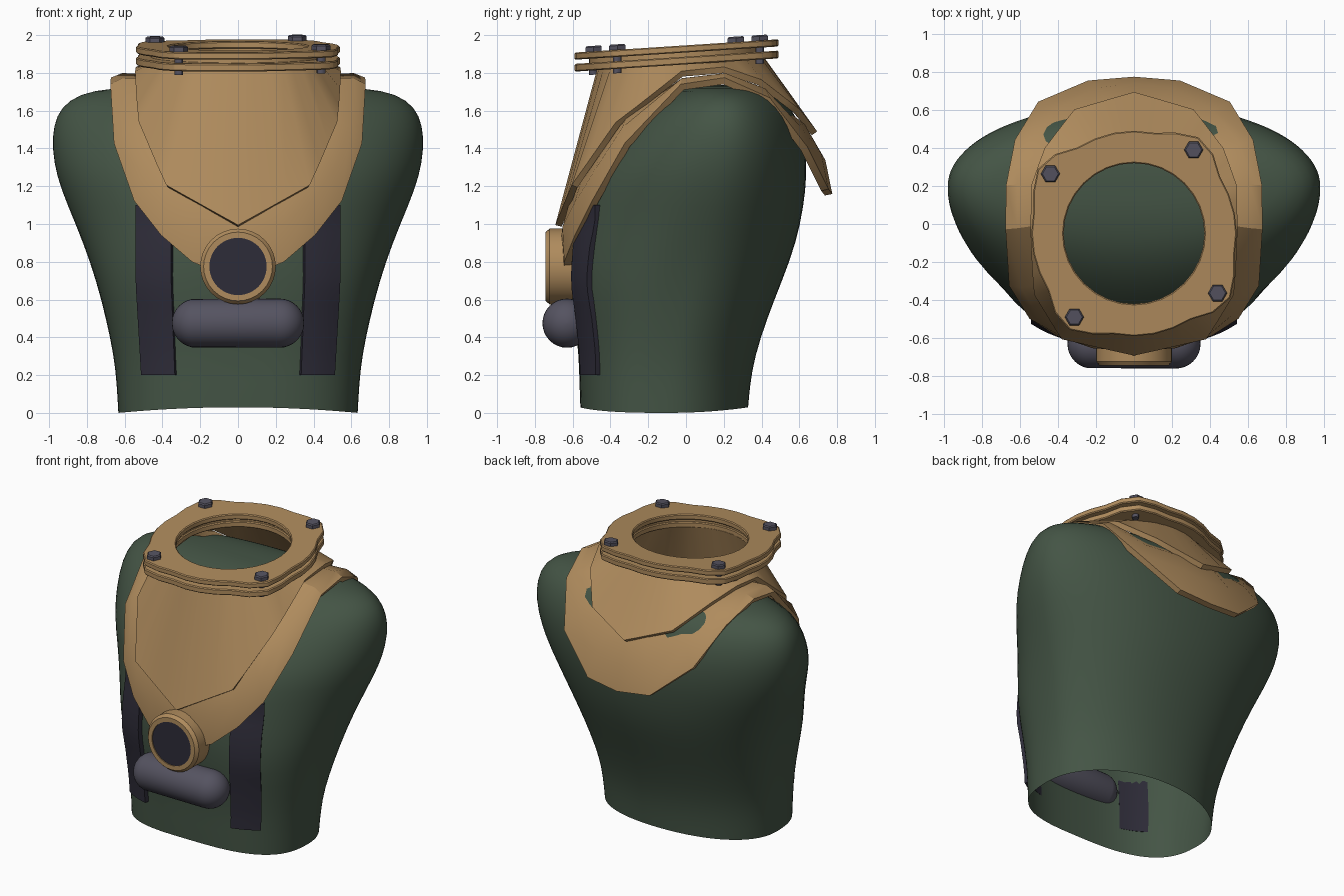
import bpy, bmesh, math
from mathutils import Vector

if "Cube" in bpy.data.objects:
    bpy.data.objects.remove(bpy.data.objects["Cube"])


def material(name, rgb):
    m = bpy.data.materials.new(name)
    m.use_nodes = True
    m.diffuse_color = (*rgb, 1)
    m.node_tree.nodes["Principled BSDF"].inputs["Base Color"].default_value = (*rgb, 1)
    return m


BRASS = material("brass", (0.43, 0.26, 0.11))
GREEN = material("green canvas", (0.058, 0.09, 0.06))
STEEL = material("grey steel", (0.09, 0.086, 0.118))
DARK = material("dark leather", (0.027, 0.025, 0.04))


def loft(name, rings, mat, closed=True, wrap=False, caps="", solid=0, bevel=0, subsurf=0, angle=35):
    """Skin a list of point rings, then thicken, round and shade the result."""
    bm = bmesh.new()
    rows = [[bm.verts.new(p) for p in ring] for ring in rings]
    n = len(rows[0])
    pairs = list(zip(rows, rows[1:])) + ([(rows[-1], rows[0])] if wrap else [])
    for a, b in pairs:
        for i in range(n if closed else n - 1):
            j = (i + 1) % n
            bm.faces.new((a[i], a[j], b[j], b[i]))
    if "first" in caps:
        bm.faces.new(rows[0][::-1])
    if "last" in caps:
        bm.faces.new(rows[-1])
    bmesh.ops.recalc_face_normals(bm, faces=bm.faces)
    me = bpy.data.meshes.new(name)
    bm.to_mesh(me)
    bm.free()
    me.materials.append(mat)
    ob = bpy.data.objects.new(name, me)
    bpy.context.collection.objects.link(ob)
    bpy.ops.object.select_all(action="DESELECT")
    ob.select_set(True)
    bpy.context.view_layer.objects.active = ob
    if solid:
        m = ob.modifiers.new("thickness", "SOLIDIFY")
        m.thickness, m.offset = solid, 0
    if bevel:
        m = ob.modifiers.new("edges", "BEVEL")
        m.width, m.segments = bevel, 1
    if subsurf:
        m = ob.modifiers.new("smooth", "SUBSURF")
        m.levels = m.render_levels = subsurf
    for m in list(ob.modifiers):
        bpy.ops.object.modifier_apply(modifier=m.name)
    bpy.ops.object.shade_smooth_by_angle(angle=math.radians(angle))


def circle(r, n=32):
    return [(r * math.cos(k * math.tau / n), r * math.sin(k * math.tau / n)) for k in range(n)]


def mirror_loop(half):
    """Complete a left half loop (front centre to back centre) across x = 0."""
    return [Vector(p) for p in half] + [Vector((-x, y, z)) for x, y, z in half[-2:0:-1]]


# Torso: height, half width, y of widest point, front y, back y
TORSO = [
    (0.0, .635, -.11, -.56, .33), (.15, .643, -.10, -.565, .34), (.3, .658, -.08, -.568, .365),
    (.5, .70, -.03, -.59, .43), (.7, .752, .02, -.618, .51), (.9, .82, .07, -.62, .585),
    (1.1, .905, .13, -.595, .625), (1.25, .962, .16, -.55, .64), (1.4, .987, .19, -.45, .635),
    (1.52, .98, .2, -.35, .605), (1.62, .94, .2, -.24, .555), (1.69, .84, .2, -.12, .48),
    (1.72, .68, .19, -.01, .40), (1.735, .35, .18, .08, .29), (1.736, .05, .18, .16, .2),
]


def power(z):
    """Squareness of the chest, which flattens below the collar."""
    return 2.0 + min(.65, max(0, 2 * (1 - z)))


def torso_ring(row, n=48):
    z, w, yc, yf, yb = row
    pts = []
    for k in range(n):
        a = k * math.tau / n
        c, s = math.cos(a), math.sin(a)
        e = 2 / (power(z) if s < 0 else 2.1)
        x = w * math.copysign(abs(c) ** e, c)
        depth = yb - yc if s > 0 else yc - yf
        lift = .03 * (1 - (x / w) ** 2) if z == 0 else 0
        pts.append((x, yc + depth * math.copysign(abs(s) ** e, s), z + lift))
    return pts


def torso_front(x, z):
    for a, b in zip(TORSO, TORSO[1:]):
        if a[0] <= z <= b[0]:
            t = (z - a[0]) / (b[0] - a[0])
            w, yc, yf = (a[i] + t * (b[i] - a[i]) for i in (1, 2, 3))
            p = power(z)
            return yc - (yc - yf) * (1 - (abs(x) / w) ** p) ** (1 / p)


loft("torso", [torso_ring(r) for r in TORSO], GREEN, caps="last", subsurf=1, angle=80)

# Collar band draped over the shoulders, bulging along its middle
outer = mirror_loop([
    (0, -.635, .70), (.24, -.625, .80), (.40, -.57, .94), (.54, -.48, 1.12), (.645, -.31, 1.42),
    (.665, -.02, 1.725), (.665, .2, 1.757), (.62, .43, 1.655), (.5, .625, 1.40), (.24, .735, 1.18), (0, .755, 1.155)])
inner = mirror_loop([
    (0, -.6, 1.06), (.17, -.59, 1.14), (.32, -.53, 1.24), (.42, -.42, 1.4), (.48, -.3, 1.56),
    (.5, 0, 1.755), (.5, .2, 1.775), (.44, .36, 1.72), (.29, .5, 1.6), (.13, .61, 1.52), (0, .63, 1.48)])
middle = []
for a, b in zip(outer, inner):
    m = (a + b) / 2
    middle.append(m + .03 * Vector((m.x, m.y - .1, .3)).normalized())
loft("collar", [outer, middle, inner], BRASS, solid=.04, angle=30)


# Flared neck rising from a pointed skirt to a round top
def tilt(x, y, z):
    return (x, y, z + .065 * y)


skirt = mirror_loop([
    (0, -.675, .99), (.375, -.59, 1.2), (.515, -.36, 1.53), (.535, -.02, 1.795),
    (.535, .2, 1.815), (.465, .39, 1.75), (.31, .59, 1.595), (0, .68, 1.48)])
low, top = [], []
for a, b in zip(skirt, skirt[1:] + skirt[:1]):
    for t in (0, .34, .67):
        p = a.lerp(b, t)
        d = Vector((p.x, p.y + .03)).normalized() * .42
        low.append(p)
        top.append(Vector(tilt(d.x, d.y - .03, 1.86)))
loft("neck", [low, top], BRASS, solid=.035, angle=35)

# Two eared flange plates with a gasket between them
BOLT_ANGLES = [math.radians(54.5 + 90 * k) for k in range(4)]
CENTRE_Y = -.05


def flange_ring(base, ears, z, n=32):
    pts = []
    for k in range(n):
        a = k * math.tau / n
        r = base + ears * max(0, math.cos(4 * (a - BOLT_ANGLES[0]))) ** 1.5
        pts.append(tilt(r * math.cos(a), CENTRE_Y + r * math.sin(a), z))
    return pts


def plate(name, r_out, ears, r_in, z0, z1, bevel=0):
    loft(name, [flange_ring(r_out, ears, z0), flange_ring(r_out, ears, z1),
                flange_ring(r_in, 0, z1), flange_ring(r_in, 0, z0)],
         BRASS, wrap=True, bevel=bevel, angle=30)


plate("lower_flange", .54, .07, .385, 1.845, 1.886, .006)
plate("flange_gasket", .46, 0, .395, 1.88, 1.915)
plate("upper_flange", .54, .07, .37, 1.908, 1.946, .006)

# Hex bolts through the ears
for i, a in enumerate(BOLT_ANGLES):
    bx, by = .54 * math.cos(a), CENTRE_Y + .54 * math.sin(a)
    for part, sides, profile in (
            ("bolt_head", 6, [(.05, 1.944), (.05, 1.968), (.042, 1.975)]),
            ("bolt_shank", 12, [(.023, 1.822), (.023, 1.95)])):
        rings = [[tilt(bx + x, by + y, z) for x, y in circle(r, sides)] for r, z in profile]
        loft(f"{part}_{i + 1}", rings, STEEL, caps="first last", angle=30)

# Chest port with a dark face
PORT_Z = .775
port = [(.2, -.56), (.2, -.722), (.182, -.745), (.152, -.745), (.152, -.73)]
loft("chest_port", [[(x, y, PORT_Z + z) for x, z in circle(r)] for r, y in port],
     BRASS, caps="first last", angle=30)
loft("port_face", [[(x, y, PORT_Z + z) for x, z in circle(.153)] for y in (-.729, -.738)],
     DARK, caps="first last")

# Capsule tank across the chest
R, HALF = .13, .35
arc = [math.radians(-88 + 11 * k) for k in range(17)]
tank = [(R * math.cos(t), math.copysign(HALF - R, t) + R * math.sin(t)) for t in arc]
loft("chest_tank", [[(x, -.63 + y, .475 + z) for y, z in circle(r)] for r, x in tank],
     STEEL, caps="first last", angle=60)

# Chest straps lying on the torso
for side, s in (("left", 1), ("right", -1)):
    rows = []
    for k in range(13):
        z = .2 + .075 * k
        widen = min(1, (z - .2) / .5)
        x0, x1 = .33 + .02 * widen, .505 + .03 * widen
        rows.append([(s * x, torso_front(x, z) - .013, z)
                     for x in (x0 + (x1 - x0) * j / 4 for j in range(5))])
    loft(f"{side}_strap", rows, DARK, closed=False, solid=.03, angle=40)
